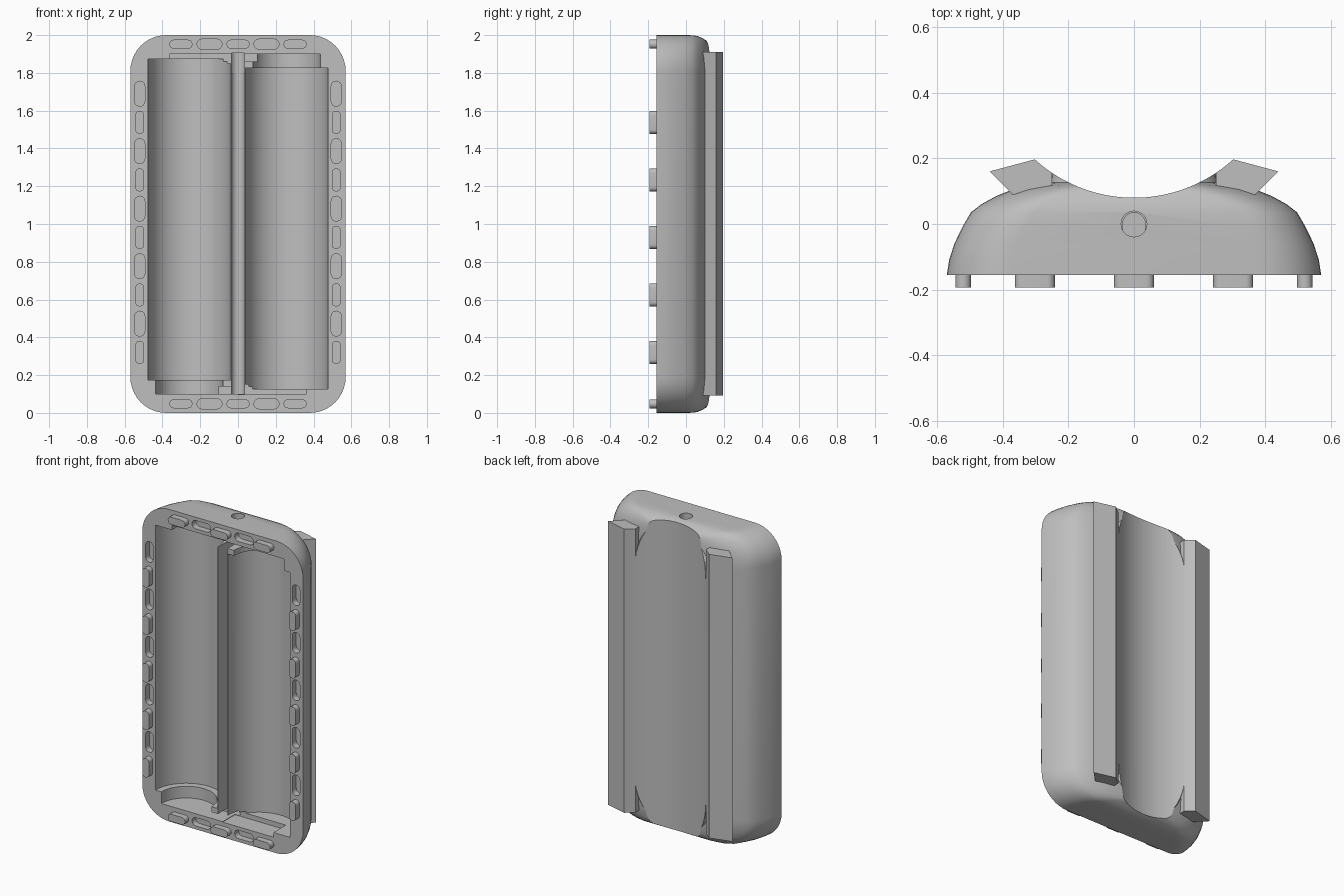
import bpy, bmesh
from math import sin, cos, pi, sqrt
from mathutils import Matrix, Vector

cube = bpy.data.objects.get("Cube")
if cube:
    bpy.data.objects.remove(cube)

grey = bpy.data.materials.new("light_grey")
grey.use_nodes = True
colour = (0.52, 0.52, 0.52, 1)
grey.diffuse_color = colour
grey.node_tree.nodes["Principled BSDF"].inputs["Base Color"].default_value = colour

FRONT = -0.155


def loft(name, rings):
    """Skin a stack of equal-length closed rings and cap both ends."""
    bm = bmesh.new()
    rows = [[bm.verts.new(p) for p in ring] for ring in rings]
    n = len(rows[0])
    for a, b in zip(rows, rows[1:]):
        for i in range(n):
            bm.faces.new((a[i], a[(i + 1) % n], b[(i + 1) % n], b[i]))
    bm.faces.new(rows[0])
    bm.faces.new(rows[-1])
    bmesh.ops.recalc_face_normals(bm, faces=bm.faces)
    mesh = bpy.data.meshes.new(name)
    bm.to_mesh(mesh)
    bm.free()
    mesh.materials.append(grey)
    ob = bpy.data.objects.new(name, mesh)
    bpy.context.collection.objects.link(ob)
    return ob


def rounded(w, h, r, cx, cz, y, steps=10):
    """Rounded rectangle in the xz plane with half sizes w and h."""
    pts = []
    for q, (sx, sz) in enumerate([(1, 1), (-1, 1), (-1, -1), (1, -1)]):
        for i in range(steps + 1):
            a = (q + i / steps) * pi / 2
            pts.append((cx + sx * (w - r) + r * cos(a), y, cz + sz * (h - r) + r * sin(a)))
    return pts


def prism(name, outline, z0, z1):
    return loft(name, [[(x, y, z) for x, y in outline] for z in (z0, z1)])


def rod(name, r, x, y, z0, z1, n=64):
    ring = [(x + r * cos(2 * pi * i / n), y + r * sin(2 * pi * i / n)) for i in range(n)]
    return prism(name, ring, z0, z1)


def box(name, x0, x1, y0, y1, z0, z1):
    return prism(name, [(x0, y0), (x1, y0), (x1, y1), (x0, y1)], z0, z1)


def cut(target, cutter):
    mod = target.modifiers.new("cut", "BOOLEAN")
    mod.operation, mod.solver, mod.object = "DIFFERENCE", "EXACT", cutter
    bpy.context.view_layer.objects.active = target
    bpy.ops.object.modifier_apply(modifier=mod.name)
    bpy.data.objects.remove(cutter)


def half_turn(ob):
    """Turn a cutter half round about the front axis through the middle."""
    centre = Vector((0, 0, 1))
    turn = Matrix.Translation(centre) @ Matrix.Rotation(pi, 4, "Y") @ Matrix.Translation(-centre)
    ob.data.transform(turn)
    return ob


# Domed shell: depth, half width, half height
levels = [(FRONT, 0.57, 1.0), (-0.11, 0.563, 1.0), (-0.06, 0.547, 1.0), (-0.01, 0.523, 1.0),
          (0.035, 0.497, 0.999), (0.06, 0.465, 0.995), (0.085, 0.42, 0.985), (0.105, 0.37, 0.973),
          (0.118, 0.31, 0.96), (0.126, 0.253, 0.95), (0.145, 0.25, 0.925), (0.16, 0.249, 0.9)]
body = loft("case_body", [rounded(w, h, 0.19, 0, 1, y) for y, w, h in levels])

# Cradle across the back
CRADLE_R, CRADLE_Y = 0.449, 0.529
cut(body, rod("cradle_cutter", CRADLE_R, 0, CRADLE_Y, -0.1, 2.1, 160))

# Two opposed cell bays, each with narrow cap, contact slot and wire slot
BAY_X = 0.2575
for flip in (False, True):
    parts = [rod("bay_cutter", 0.22, -BAY_X, FRONT, 0.175, 1.873, 96),
             rod("cap_cutter", 0.178, -BAY_X, FRONT, 0.1, 0.2),
             box("contact_cutter", -0.36, 0, -0.3, -0.03, 1.86, 1.903),
             box("wire_cutter", -0.055, 0, -0.3, -0.03, 1.85, 1.903),
             box("wire_cutter", -0.1, 0, -0.3, -0.03, 0.1, 0.14)]
    for part in parts:
        cut(body, half_turn(part) if flip else part)

# Wire channel between the bays and its hole through the top
cut(body, box("channel_cutter", -0.034, 0.034, -0.3, 0, 0.1, 1.904))
cut(body, rod("channel_cutter", 0.0345, 0, 0, 0.1, 1.904))
cut(body, rod("hole_cutter", 0.039, 0, 0, 1.8, 2.1))

# Alternating sockets and pegs round the rim
spots = []
for side in (-1, 1):
    spots += [(side * 0.52, 0.32 + 0.1522 * i, True, i % 2 == 0) for i in range(10)]
    spots += [(0.151 * i, 1 + side * 0.952, False, i % 2 == 0) for i in range(-2, 3)]
for x, z, upright, is_peg in spots:
    length, width = (0.061, 0.0235) if is_peg else (0.066, 0.0265)
    w, h = (width, length) if upright else (length, width)
    depths = (-0.193, FRONT + 0.005) if is_peg else (-0.2, FRONT + 0.04)
    slot = loft("peg", [rounded(w, h, width * 0.98, x, z, y, 6) for y in depths])
    if not is_peg:
        cut(body, slot)

# Angled rails either side of the cradle
for side, name in ((-1, "right_rail"), (1, "left_rail")):
    arc = [0.302 - 0.052 * i / 6 for i in range(7)]
    outline = [(0.44, 0.16)] + [(x, CRADLE_Y - sqrt(CRADLE_R ** 2 - x * x)) for x in arc]
    outline += [(0.25, 0.1), (0.37, 0.09)]
    prism(name, [(side * x, y) for x, y in outline], 0.092, 1.91)

# Smooth curved faces, keep edges crisp
bpy.ops.object.select_all(action="DESELECT")
for ob in bpy.context.collection.objects:
    if ob.type == "MESH":
        ob.select_set(True)
bpy.context.view_layer.objects.active = body
bpy.ops.object.shade_smooth_by_angle(angle=pi / 6)
